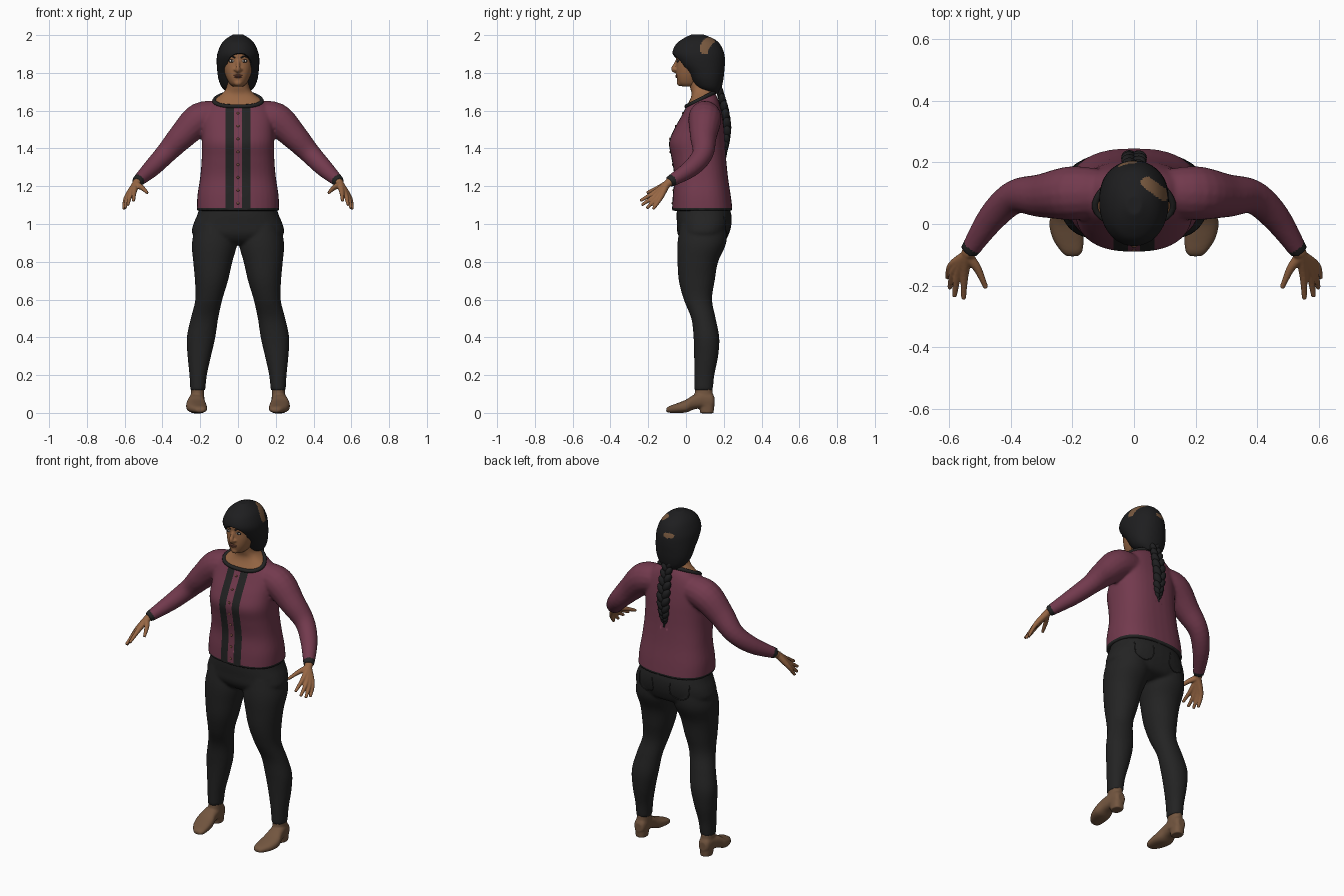
import bpy, bmesh, math
from mathutils import Vector, Matrix
from mathutils.bvhtree import BVHTree

if "Cube" in bpy.data.objects:
    bpy.data.objects.remove(bpy.data.objects["Cube"])


def material(name, *rgb):
    m = bpy.data.materials.new(name)
    m.use_nodes = True
    m.diffuse_color = (*rgb, 1)
    m.node_tree.nodes["Principled BSDF"].inputs["Base Color"].default_value = (*rgb, 1)
    return m


BURGUNDY = material("burgundy knit", .17, .042, .075)
FABRIC = material("black fabric", .017, .017, .017)
HAIR = material("black hair", .013, .013, .014)
SKIN = material("skin", .31, .135, .058)
SCALP = material("scalp brown", .19, .1, .05)
LEATHER = material("brown leather", .17, .092, .05)
LIPS = material("lips", .19, .07, .045)
EYE = material("eye white", .5, .45, .4)
BUTTON = material("button", .2, .08, .05)


def spline(keys, n=5):
    """Smooth interpolation through tuples of any length."""
    k = [keys[0]] + list(keys) + [keys[-1]]
    out = []
    for a, b, c, d in zip(k, k[1:], k[2:], k[3:]):
        for i in range(n):
            t = i / n
            out.append([(2*q + (r-p)*t + (2*p-5*q+4*r-s)*t*t + (3*q-p-3*r+s)*t**3) / 2
                        for p, q, r, s in zip(a, b, c, d)])
    return out + [list(keys[-1])]


def unit_ring(power=2.0, n=36):
    pts = []
    for i in range(n):
        c, s = math.cos(math.tau*i/n), math.sin(math.tau*i/n)
        pts.append((math.copysign(abs(c)**(2/power), c), math.copysign(abs(s)**(2/power), s)))
    return pts


def loft(bm, rings):
    rows = [[bm.verts.new(p) for p in ring] for ring in rings]
    for a, b in zip(rows, rows[1:]):
        for i in range(len(a)):
            bm.faces.new((a[i-1], a[i], b[i], b[i-1]))
    bm.faces.new(rows[0])
    bm.faces.new(rows[-1])


def column(bm, keys, power=2.3, side=1):
    """Stack of level ovals, each key being z, x0, x1, y0, y1."""
    loft(bm, [[(side*((a+b)/2 + u*(b-a)/2), (c+d)/2 + v*(d-c)/2, z) for u, v in unit_ring(power)]
              for z, a, b, c, d in spline(keys)])


def even(keys):
    return [(z, -w, w, a, b) for z, w, a, b in keys]


def tube(bm, keys, side=1):
    """Round limb along a path, each key being x, y, z, radius."""
    pts = spline(keys)
    rings = []
    for i, (x, y, z, r) in enumerate(pts):
        t = Vector(pts[min(i+1, len(pts)-1)][:3]) - Vector(pts[max(i-1, 0)][:3])
        u = t.cross(Vector((0, 0, 1))).normalized()
        v = t.cross(u).normalized()
        rings.append([Vector((side*p.x, p.y, p.z)) for a, b in unit_ring(n=16)
                      for p in [Vector((x, y, z)) + r*(a*u + b*v)]])
    loft(bm, rings)


def ball(bm, loc, size, rot=0):
    m = Matrix.Translation(loc) @ Matrix.Rotation(rot, 4, 'Y') @ Matrix.Diagonal((*size, 1))
    bmesh.ops.create_uvsphere(bm, u_segments=20, v_segments=12, radius=1, matrix=m)


def finish(name, bm, *mats):
    bmesh.ops.recalc_face_normals(bm, faces=bm.faces)
    me = bpy.data.meshes.new(name)
    bm.to_mesh(me)
    ob = bpy.data.objects.new(name, me)
    bpy.context.collection.objects.link(ob)
    for m in mats:
        me.materials.append(m)
    me.shade_smooth()
    return ob


def bake(ob):
    mats = list(ob.data.materials)
    me = bpy.data.meshes.new_from_object(ob.evaluated_get(bpy.context.evaluated_depsgraph_get()))
    ob.modifiers.clear()
    ob.data = me
    me.materials.clear()
    for m in mats:
        me.materials.append(m)
    me.shade_smooth()


def blend(name, bm, voxel, smooth, *mats):
    """Fuse overlapping volumes into one smooth skin."""
    ob = finish(name, bm, *mats)
    mod = ob.modifiers.new("fuse", 'REMESH')
    mod.mode, mod.voxel_size = 'VOXEL', voxel
    mod = ob.modifiers.new("soften", 'SMOOTH')
    mod.iterations = smooth
    bake(ob)
    return ob


def paint(ob, rule, cuts=()):
    bm = bmesh.new()
    bm.from_mesh(ob.data)
    for co, no in cuts:
        bmesh.ops.bisect_plane(bm, geom=bm.verts[:] + bm.edges[:] + bm.faces[:], plane_co=co, plane_no=no)
    for f in bm.faces:
        f.material_index = rule(f.calc_center_median())
    bm.to_mesh(ob.data)
    bm.free()
    ob.data.shade_smooth()


def caster(ob):
    tree = BVHTree.FromPolygons([v.co for v in ob.data.vertices], [p.vertices for p in ob.data.polygons])
    return lambda o, d: tree.ray_cast(Vector(o), Vector(d).normalized())[0]


def strand(name, pts, radius, mat, cyclic=False):
    cu = bpy.data.curves.new(name, 'CURVE')
    cu.dimensions, cu.bevel_depth, cu.bevel_resolution, cu.use_fill_caps = '3D', radius, 2, True
    sp = cu.splines.new('POLY')
    sp.points.add(len(pts)-1)
    for p, co in zip(sp.points, pts):
        p.co = (*co, 1)
    sp.use_cyclic_u = cyclic
    cu.materials.append(mat)
    bpy.context.collection.objects.link(bpy.data.objects.new(name, cu))


# Shirt with sleeves and the base of the neck
bm = bmesh.new()
column(bm, even([(1.07, .217, -.074, .247), (1.15, .215, -.07, .237), (1.25, .2, -.062, .222),
                 (1.35, .192, -.077, .212), (1.43, .192, -.09, .207), (1.5, .19, -.064, .202),
                 (1.57, .187, -.025, .192), (1.62, .165, .0, .182), (1.66, .125, .022, .17),
                 (1.69, .085, .03, .155), (1.72, .062, .022, .14), (1.77, .058, .01, .13)]), 2.5)
for s in (1, -1):
    tube(bm, [(.09, .1, 1.575, .075), (.2, .1, 1.555, .088), (.3, .092, 1.462, .071), (.385, .088, 1.37, .056),
              (.46, .022, 1.292, .047), (.536, -.09, 1.222, .03)], s)
shirt = blend("shirt_and_neck", bm, .008, 6, BURGUNDY, FABRIC, SKIN)
neck_no, neck_co = Vector((0, -.5, 1)), Vector((0, .085, 1.664))
wrist, reach = Vector((.53, -.08, 1.228)), Vector((.076, -.112, -.07)).normalized()


def shirt_rule(c):
    p = Vector((abs(c.x), c.y, c.z))
    if (c - neck_co).dot(neck_no) > 0:
        return 2
    cuff = p.x > .45 and (p - wrist).dot(reach) > -.012
    stripe = .02 < p.x < .066 and c.y < .07
    return int(cuff or stripe or c.z < 1.085)


paint(shirt, shirt_rule,
      [((x, 0, 0), (1, 0, 0)) for x in (-.066, -.02, .02, .066)] + [(neck_co, neck_no), ((0, 0, 1.085), (0, 0, 1))])
cast = caster(shirt)

# Collar band and buttons follow the shirt surface
ring = [(math.cos(math.tau*i/48), math.sin(math.tau*i/48)) for i in range(48)]
strand("collar", [cast(neck_co, (a, b, b*.5)) for a, b in ring], .011, FABRIC, True)
bm = bmesh.new()
for i in range(8):
    ball(bm, cast((0, -1, 1.11 + i*.068), (0, 1, 0)), (.007, .004, .007))
finish("buttons", bm, BUTTON)

# Trousers
bm = bmesh.new()
column(bm, even([(1.1, .2, -.045, .225), (1.05, .215, -.05, .24), (1, .236, -.048, .24), (.95, .243, -.045, .228),
                 (.91, .2, -.02, .205), (.89, .12, .02, .15)]))
for s in (1, -1):
    column(bm, [(1, .02, .22, -.03, .215), (.9, .005, .244, -.045, .213), (.8, .03, .237, -.045, .17),
                (.7, .053, .228, -.038, .152), (.6, .083, .226, -.012, .138), (.5, .105, .25, .028, .157),
                (.4, .12, .271, .04, .176), (.3, .143, .267, .043, .17), (.2, .165, .257, .043, .15),
                (.12, .173, .253, .043, .142)], 2.1, s)
trousers = blend("trousers", bm, .008, 5, FABRIC)
cast = caster(trousers)
for s, side in ((1, "left"), (-1, "right")):
    pocket = spline([(.06, 1.04), (.06, .97), (.11, .945), (.16, .97), (.165, 1.04)])
    strand(side + "_back_pocket_seam", [cast((s*x, 1, z), (0, -1, 0)) for x, z in pocket], .003, FABRIC)

# Shoes: upper along y, ankle and heel block
for s, side in ((1, "left"), (-1, "right")):
    bm = bmesh.new()
    keys = [(-.105, .2, .018, .006, .022), (-.09, .202, .034, .001, .035), (-.05, .213, .05, 0, .05),
            (0, .221, .054, .002, .07), (.04, .221, .045, .018, .095), (.09, .217, .039, .026, .11),
            (.135, .215, .034, .025, .105), (.15, .215, .022, .035, .085)]
    loft(bm, [[(s*(x + u*w), y, (a+b)/2 + v*(b-a)/2) for u, v in unit_ring(2.5)]
              for y, x, w, a, b in spline(keys)])
    column(bm, [(.04, .177, .252, .04, .148), (.14, .18, .247, .05, .138)], 2.2, s)
    column(bm, [(-.002, .185, .246, .075, .146), (.05, .18, .251, .07, .15)], 2.6, s)
    blend(side + "_shoe", bm, .006, 3, LEATHER)

# Hands: every finger runs from the wrist so that the palm fuses
fingers = [((.55, -.165, 1.168), (.553, -.243, 1.122)), ((.57, -.16, 1.153), (.583, -.235, 1.1)),
           ((.583, -.15, 1.143), (.598, -.208, 1.083)), ((.592, -.135, 1.138), (.605, -.175, 1.078)),
           ((.508, -.145, 1.192), (.48, -.208, 1.165))]
for s, side in ((1, "left"), (-1, "right")):
    bm = bmesh.new()
    for knuckle, tip in fingers:
        tube(bm, [(.525, -.072, 1.232, .021), (.54, -.1, 1.212, .02), (*knuckle, .0135), (*tip, .008)], s)
    blend(side + "_hand", bm, .004, 3, SKIN)

# Head with nose and chin
bm = bmesh.new()
column(bm, even([(1.728, .028, -.02, .06), (1.745, .046, -.04, .09), (1.78, .064, -.05, .12), (1.82, .077, -.052, .15),
                 (1.86, .083, -.05, .17), (1.9, .085, -.052, .18), (1.95, .07, -.03, .16), (1.975, .03, .02, .1)]))
tube(bm, [(0, -.042, 1.875, .008), (0, -.056, 1.845, .01), (0, -.066, 1.82, .013), (0, -.05, 1.808, .012)])
ball(bm, (0, -.03, 1.748), (.024, .019, .018))
for s in (1, -1):
    ball(bm, (s*.013, -.055, 1.817), (.009, .01, .008))
head = blend("head", bm, .005, 3, SKIN)
cast = caster(head)


def face_point(x, z):
    return cast((x, -1, z), (0, 1, 0))


# Eyes, brows and lips
for s, side in ((1, "left"), (-1, "right")):
    spot = face_point(s*.033, 1.863)
    for part, size, fwd, mat in (("lash_line", (.017, .004, .009), 0, HAIR), ("eye", (.014, .004, .006), .002, EYE),
                                 ("iris", (.006, .003, .006), .004, HAIR)):
        bm = bmesh.new()
        ball(bm, spot - Vector((0, fwd, 0)), size)
        finish(side + "_" + part, bm, mat)
    strand(side + "_eyebrow", [face_point(s*x, z) for x, z in
                               spline([(.015, 1.88), (.035, 1.888), (.057, 1.879)])], .004, HAIR)
bm = bmesh.new()
for z, w in ((1.786, .025), (1.778, .021)):
    ball(bm, face_point(0, z), (w, .006, .005))
finish("lips", bm, LIPS)

# Hair cap, opened around the face
bm = bmesh.new()
column(bm, even([(1.69, .045, .11, .175), (1.72, .083, .055, .188), (1.76, .102, .024, .197), (1.8, .109, 0, .202),
                 (1.85, .113, -.045, .206), (1.9, .11, -.072, .203), (1.95, .09, -.055, .182),
                 (1.98, .064, -.018, .148), (2.004, .025, .03, .09)]), 2.1)
hair = blend("hair", bm, .006, 2, HAIR, SCALP)
bm = bmesh.new()
ball(bm, (.006, -.08, 1.8), (.088, .115, .105), .12)
cutter = finish("face_opening", bm)
cutter.hide_render = True
mod = hair.modifiers.new("opening", 'BOOLEAN')
mod.operation, mod.object, mod.solver = 'DIFFERENCE', cutter, 'EXACT'
bake(hair)
bpy.data.objects.remove(cutter)


def hair_rule(c):
    a, b, p = Vector((.042, .135)), Vector((.097, .095)), Vector((c.x, c.y))
    t = min(1, max(0, (p-a).dot(b-a) / (b-a).length_squared))
    crown = c.z > 1.9 and (p - a.lerp(b, t)).length < .019
    back = c.y > .1 and ((c.x + .02) / .032)**2 + ((c.z - 1.905) / .015)**2 < 1
    return int(crown or back)


paint(hair, hair_rule)

# Braid of overlapping lobes, two per row
bm = bmesh.new()
path = spline([(.165, 1.745, .017), (.185, 1.68, .018), (.205, 1.6, .021), (.218, 1.51, .021),
               (.212, 1.43, .017), (.207, 1.385, .011)], 4)
for i, (y, z, r) in enumerate(path):
    s = 1 if i % 2 else -1
    ball(bm, (s*r*.75, y, z), (r, r*1.05, r*1.7), s*.5)
ball(bm, (0, .207, 1.37), (.008, .009, .025))
finish("braid", bm, HAIR)
